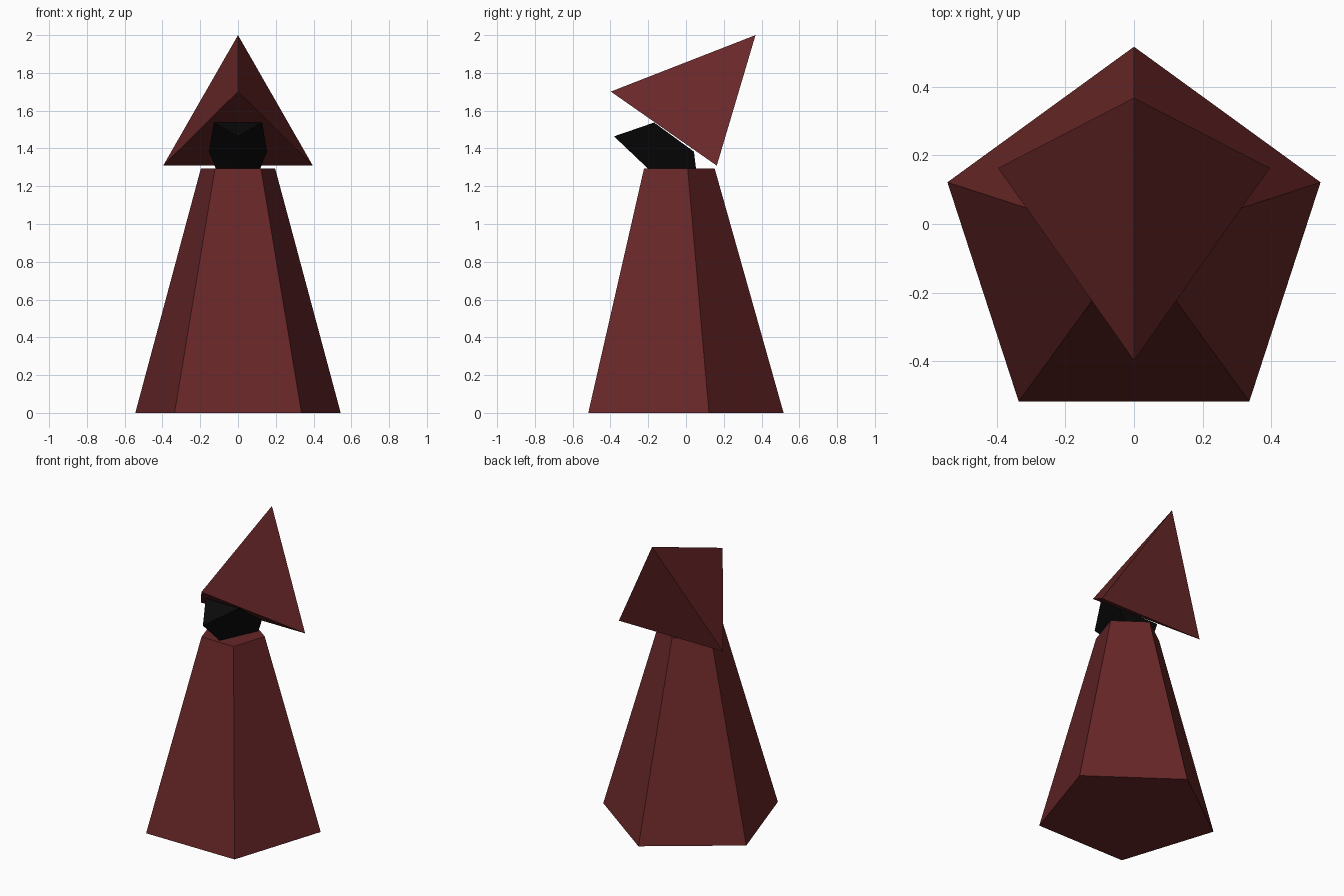
import bpy
import math

if "Cube" in bpy.data.objects:
    bpy.data.objects.remove(bpy.data.objects["Cube"])


def material(name, rgb):
    m = bpy.data.materials.new(name)
    m.diffuse_color = (*rgb, 1.0)
    m.use_nodes = True
    m.node_tree.nodes["Principled BSDF"].inputs["Base Color"].default_value = m.diffuse_color
    return m


maroon = material("dark_maroon", (0.14, 0.02, 0.021))
black = material("near_black", (0.003, 0.003, 0.003))


def loft(name, rings, mat):
    """Flat-faced solid through equal-length rings, listed bottom to top, counter-clockwise from above."""
    n = len(rings[0])
    verts = [p for ring in rings for p in ring]
    faces = [tuple(reversed(range(n))), tuple(range(len(verts) - n, len(verts)))]
    for r in range(len(rings) - 1):
        for i in range(n):
            a, b = r * n + i, r * n + (i + 1) % n
            faces.append((a, b, b + n, a + n))
    return solid(name, verts, faces, mat)


def solid(name, verts, faces, mat):
    me = bpy.data.meshes.new(name)
    me.from_pydata(verts, [], faces)
    me.materials.append(mat)
    me.update()
    ob = bpy.data.objects.new(name, me)
    bpy.context.collection.objects.link(ob)
    return ob


def pentagon(radius, z):
    # one corner points to the back (+y)
    angles = [math.radians(90 + 72 * i) for i in range(5)]
    return [(radius * math.cos(a), -0.055 + radius * math.sin(a), z) for a in angles]


def triangle(front, half_width, back):
    # symmetric triangle: front corner and a mirrored back pair, given as (y, z)
    return [(0, *front), (half_width, *back), (-half_width, *back)]


# Robe: tapered five-sided column
loft("robe", [pentagon(0.5716, 0), pentagon(0.207, 1.293)], maroon)

# Head: three-sided, bending forward out of the collar
loft("head", [
    triangle((-0.195, 1.285), 0.115, (0.054, 1.285)),
    triangle((-0.202, 1.294), 0.153, (0.042, 1.383)),
    triangle((-0.381, 1.464), 0.127, (-0.169, 1.537)),
], black)

# Hood: three-sided pyramid leaning back
brim = triangle((-0.398, 1.701), 0.396, (0.163, 1.309))
solid("hood", brim + [(0, 0.368, 2.0)],
      [(2, 1, 0), (0, 1, 3), (1, 2, 3), (2, 0, 3)], maroon)
